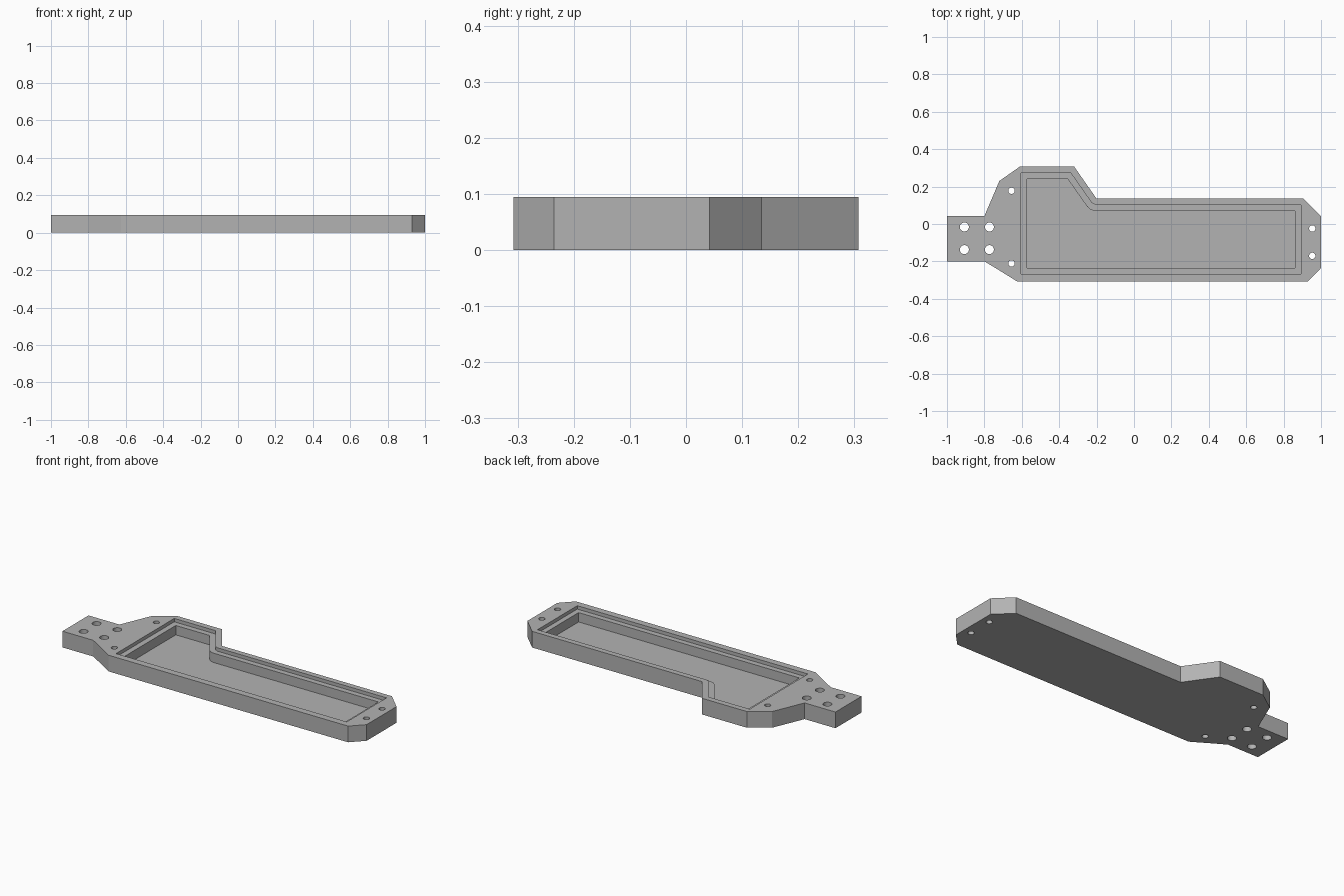
import bpy
import bmesh

HEIGHT = 0.095
SHELF_Z = 0.075
FLOOR_Z = 0.02

cube = bpy.data.objects.get("Cube")
if cube:
    bpy.data.objects.remove(cube, do_unlink=True)

grey = bpy.data.materials.new("plain grey")
grey.use_nodes = True
colour = (0.45, 0.45, 0.45, 1)
grey.diffuse_color = colour
grey.node_tree.nodes["Principled BSDF"].inputs["Base Color"].default_value = colour


def prism(name, outline, z0, z1):
    """Extrude a closed outline from z0 to z1."""
    bm = bmesh.new()
    base = bm.faces.new([bm.verts.new((x, y, z0)) for x, y in outline])
    top = bmesh.ops.extrude_face_region(bm, geom=[base])["geom"]
    verts = [v for v in top if isinstance(v, bmesh.types.BMVert)]
    bmesh.ops.translate(bm, vec=(0, 0, z1 - z0), verts=verts)
    bmesh.ops.recalc_face_normals(bm, faces=bm.faces)
    mesh = bpy.data.meshes.new(name)
    bm.to_mesh(mesh)
    bm.free()
    mesh.materials.append(grey)
    obj = bpy.data.objects.new(name, mesh)
    bpy.context.collection.objects.link(obj)
    return obj


def cut(target, cutter):
    """Subtract the cutter and remove it."""
    cutter.hide_render = True
    mod = target.modifiers.new("cut", 'BOOLEAN')
    mod.operation = 'DIFFERENCE'
    mod.solver = 'EXACT'
    mod.object = cutter
    bpy.context.view_layer.objects.active = target
    bpy.ops.object.modifier_apply(modifier=mod.name)
    bpy.data.objects.remove(cutter, do_unlink=True)


# Tray body with mounting tab at one end
tray = prism("tray_body", [
    (-1, -0.2), (-0.8, -0.2), (-0.725, -0.245), (-0.625, -0.307),
    (0.93, -0.307), (1, -0.235), (1, 0.042), (0.905, 0.135),
    (-0.2, 0.135), (-0.32, 0.307), (-0.61, 0.307), (-0.72, 0.23),
    (-0.8, 0.042), (-1, 0.042)], 0, HEIGHT)

# Shallow lid recess, then the deep pocket inside it
cut(tray, prism("lid_recess", [
    (-0.605, -0.267), (0.893, -0.267), (0.893, 0.102), (-0.205, 0.102),
    (-0.226, 0.113), (-0.338, 0.273), (-0.605, 0.273)], SHELF_Z, HEIGHT + 0.1))
cut(tray, prism("deep_pocket", [
    (-0.572, -0.235), (0.862, -0.235), (0.862, 0.07), (-0.21, 0.07),
    (-0.232, 0.076), (-0.25, 0.092), (-0.354, 0.24), (-0.572, 0.24)],
    FLOOR_Z, HEIGHT + 0.1))

# Through holes: four large in the tab, two small at each end of the pocket
holes = [(x, y, 0.024) for x in (-0.907, -0.773) for y in (-0.016, -0.137)]
holes += [(-0.655, 0.178, 0.017), (-0.655, -0.211, 0.017)]
holes += [(0.953, -0.024, 0.017), (0.953, -0.17, 0.017)]
for x, y, radius in holes:
    bpy.ops.mesh.primitive_cylinder_add(
        vertices=32, radius=radius, depth=1, location=(x, y, 0))
    cut(tray, bpy.context.object)

# Smooth hole walls, crisp edges everywhere else
bpy.ops.object.select_all(action='DESELECT')
tray.select_set(True)
bpy.context.view_layer.objects.active = tray
bpy.ops.object.shade_smooth_by_angle(angle=0.5)
